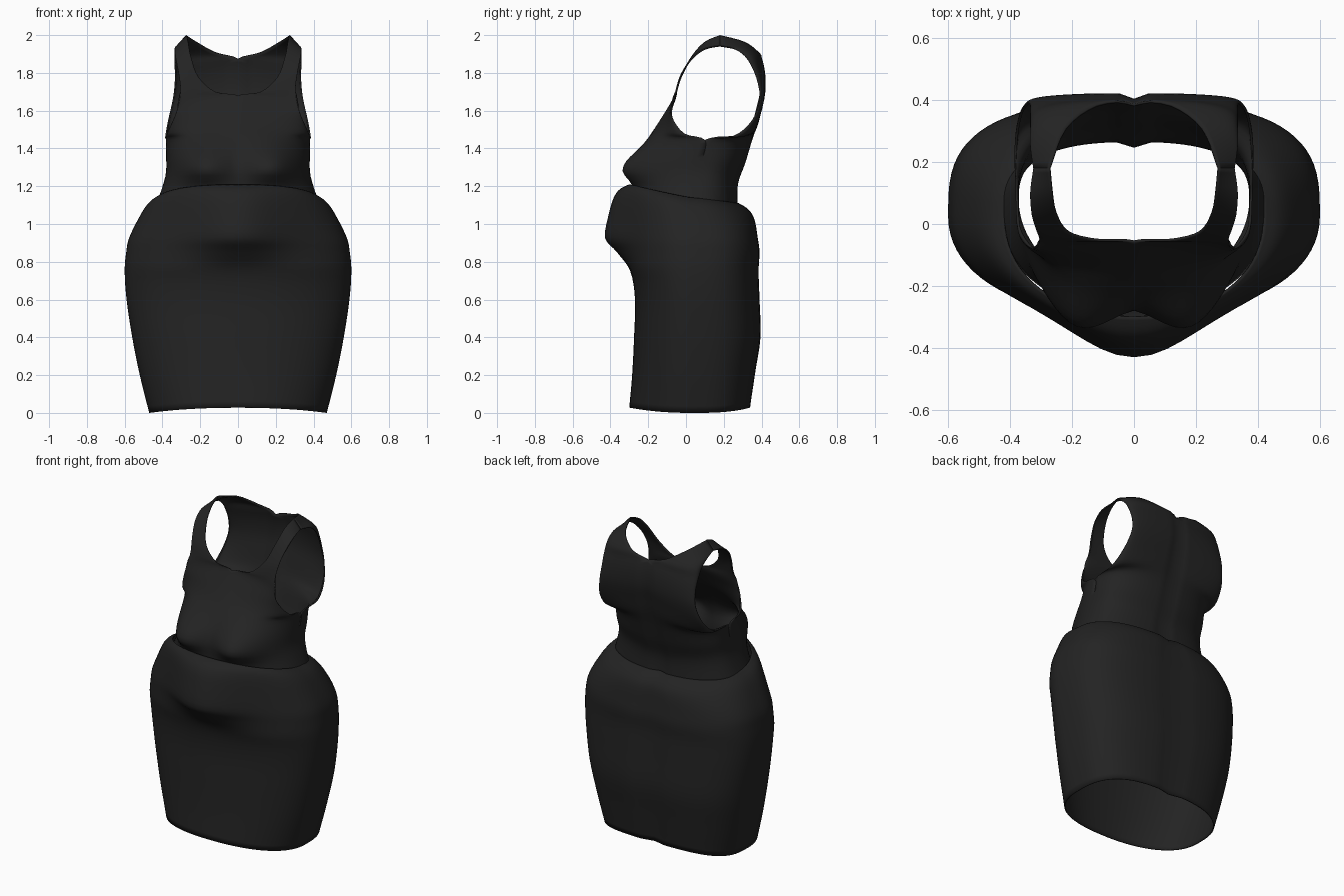
import bpy
import bmesh
from math import sin, cos, pi, exp

cube = bpy.data.objects.get("Cube")
if cube:
    bpy.data.objects.remove(cube, do_unlink=True)

# One dark cloth colour
cloth = bpy.data.materials.new("black_cloth")
cloth.use_nodes = True
cloth.diffuse_color = (0.017, 0.017, 0.017, 1)
shader = next(n for n in cloth.node_tree.nodes if n.type == 'BSDF_PRINCIPLED')
shader.inputs["Base Color"].default_value = cloth.diffuse_color
shader.inputs["Roughness"].default_value = 0.8


def bell(value, centre, spread):
    return exp(-((value - centre) / spread) ** 2)


def ramp(value, low, high):
    t = min(max((value - low) / (high - low), 0), 1)
    return t * t * (3 - 2 * t)


def smooth_rows(rows, steps):
    """Resample key rows along a spline that passes through each of them."""
    result = []
    last = len(rows) - 1
    for i in range(last):
        a, b, c, d = (rows[min(max(i + k, 0), last)] for k in (-1, 0, 1, 2))
        for step in range(steps):
            t = step / steps
            result.append([
                q + t / 2 * (r - p + t * (2 * p - 5 * q + 4 * r - s + t * (3 * (q - r) + s - p)))
                for p, q, r, s in zip(a, b, c, d)])
    return result + [list(rows[-1])]


def add_grid(bm, grid, flip=False):
    verts = [[bm.verts.new(point) for point in row] for row in grid]
    for low, high in zip(verts, verts[1:]):
        for i in range(len(low) - 1):
            face = [low[i], low[i + 1], high[i + 1], high[i]]
            bm.faces.new(face[::-1] if flip else face)


def finish(name, bm):
    """Weld the half, mirror it and give the cloth a thin edge."""
    bmesh.ops.remove_doubles(bm, verts=bm.verts, dist=0.0005)
    mesh = bpy.data.meshes.new(name)
    bm.to_mesh(mesh)
    bm.free()
    mesh.materials.append(cloth)
    for poly in mesh.polygons:
        poly.use_smooth = True
    obj = bpy.data.objects.new(name, mesh)
    bpy.context.collection.objects.link(obj)
    mirror = obj.modifiers.new("mirror", 'MIRROR')
    mirror.merge_threshold = 0.002
    edge = obj.modifiers.new("cloth_thickness", 'SOLIDIFY')
    edge.thickness = 0.008
    edge.offset = -1
    return obj


def rounded(t, fullness):
    """Quarter of a superellipse: across and forward parts."""
    return abs(sin(t)) ** (2 / fullness), abs(cos(t)) ** (2 / fullness)


# Skirt: height, half width, front depth, back depth
skirt_rows = [
    (0, .47, -.30, .34), (.2, .52, -.285, .365), (.4, .56, -.275, .395),
    (.6, .59, -.27, .39), (.75, .60, -.295, .385), (.85, .592, -.365, .39),
    (.93, .575, -.43, .38), (1.05, .515, -.40, .36), (1.11, .47, -.36, .325),
    (1.14, .42, -.30, .28),
]
SEGMENTS = 40
MIDDLE = .03
grid = []
for z, width, front, back in smooth_rows(skirt_rows, 4):
    row = []
    base = max(front, -.30)
    for i in range(SEGMENTS + 1):
        angle = pi * i / SEGMENTS
        facing = cos(angle)
        if facing >= 0:
            across, depth = rounded(angle, 2.2)
            x = width * across
            y = MIDDLE + (base - MIDDLE) * depth
            y += (front - base) * bell(x, 0, .24)
        else:
            across, depth = rounded(angle, 3 - .4 * ramp(z, .9, 1.1))
            x = width * across
            y = MIDDLE + (back - MIDDLE) * depth - .018 * bell(x, 0, .025)
        # The waist rises to the front and the hem lifts at front and back
        lift = (.07 if facing > 0 else .03) * facing * ramp(z, .95, 1.14)
        hem = .028 * facing ** 2 * (1 - ramp(z, 0, .2))
        row.append((0 if i in (0, SEGMENTS) else x, y, z + lift + hem))
    grid.append(row)
bm = bmesh.new()
add_grid(bm, grid)
finish("skirt", bm)

# Bodice rows: point on the centre line or neckline, then on the side or armhole
front_rows = [
    (0, -.28, 1.16, .43, .04, 1.11), (0, -.265, 1.26, .385, .07, 1.25),
    (0, -.245, 1.36, .38, .09, 1.35), (0, -.20, 1.45, .382, .1, 1.445),
    (0, -.15, 1.53, .375, -.01, 1.48), (0, -.10, 1.61, .335, -.075, 1.57),
    (0, -.06, 1.68, .31, -.075, 1.65), (.12, -.055, 1.70, .305, -.05, 1.72),
    (.21, -.03, 1.78, .315, -.02, 1.8), (.25, .03, 1.89, .33, .03, 1.88),
    (.265, .1, 1.965, .335, .1, 1.93), (.275, .18, 2, .325, .18, 1.945),
]
back_rows = [
    (0, .275, 1.07, .43, .04, 1.11), (0, .275, 1.2, .385, .07, 1.25),
    (0, .315, 1.32, .38, .09, 1.35), (0, .35, 1.44, .382, .1, 1.445),
    (0, .38, 1.54, .385, .25, 1.465), (0, .40, 1.62, .37, .35, 1.55),
    (0, .42, 1.71, .345, .39, 1.66), (0, .42, 1.8, .335, .38, 1.75),
    (0, .405, 1.875, .335, .35, 1.83), (.12, .385, 1.91, .335, .31, 1.89),
    (.22, .31, 1.965, .335, .25, 1.93), (.275, .18, 2, .325, .18, 1.945),
]


def panel(rows, fullness, is_front):
    columns = 20
    grid = []
    for xi, yi, zi, xo, yo, zo in smooth_rows(rows, 4):
        xi = max(xi, 0)
        row = []
        for i in range(columns + 1):
            t = i / columns
            across, depth = rounded(t * pi / 2, fullness)
            if i == columns:
                across, depth = 1, 0
            x = xi + (xo - xi) * across
            y = yo + (yi - yo) * depth
            z = zi + (zo - zi) * across
            if is_front:
                # Bust: steep below, easing off above
                spread = .075 if z < 1.29 else .12
                y -= .105 * bell(x, .19, .14) * bell(z, 1.29, spread) * (1 - t ** 6)
            else:
                y -= .018 * bell(x, 0, .025)
            row.append((x, y, z))
        grid.append(row)
    return grid


bm = bmesh.new()
add_grid(bm, panel(front_rows, 2.2, True))
add_grid(bm, panel(back_rows, 2.6, False), flip=True)
finish("bodice", bm)
